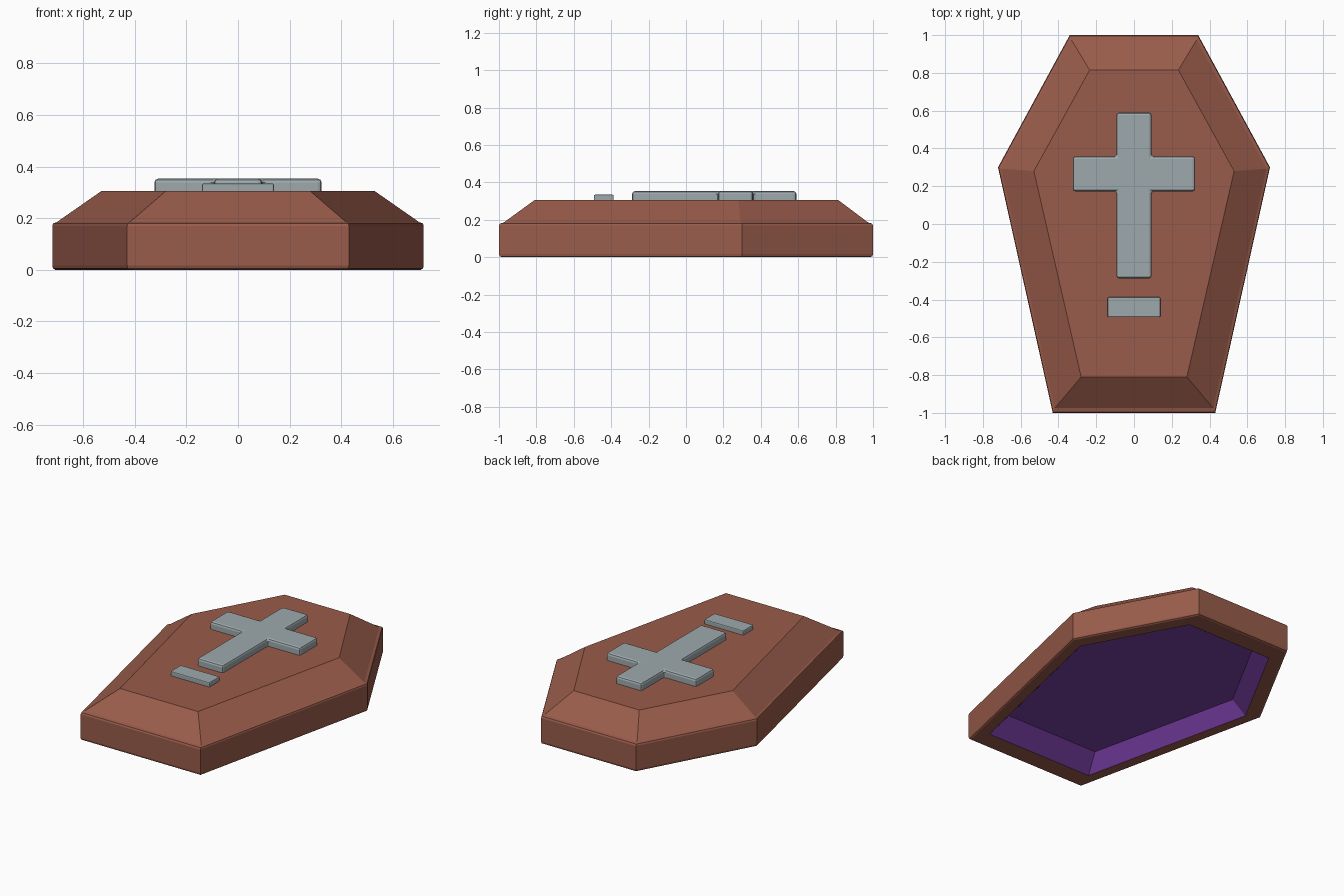
import bpy, bmesh

if "Cube" in bpy.data.objects:
    bpy.data.objects.remove(bpy.data.objects["Cube"])


def material(name, rgb):
    m = bpy.data.materials.new(name)
    m.diffuse_color = (*rgb, 1)
    m.use_nodes = True
    m.node_tree.nodes["Principled BSDF"].inputs["Base Color"].default_value = m.diffuse_color
    return m


WOOD = material("wood", (0.32, 0.107, 0.07))
LINING = material("purple_lining", (0.19, 0.05, 0.38))
METAL = material("metal", (0.34, 0.40, 0.42))


def mirrored(half, z):
    """Closed counter-clockwise ring from the right-hand half of an outline."""
    return [(x, y, z) for x, y in half] + [(-x, y, z) for x, y in reversed(half)]


def loft(name, rings, mat, cap_start=False, cap_end=False, bevel=0):
    bm = bmesh.new()
    vs = [[bm.verts.new(p) for p in r] for r in rings]
    n = len(vs[0])
    for a, b in zip(vs, vs[1:]):
        for i in range(n):
            j = (i + 1) % n
            bm.faces.new((a[i], a[j], b[j], b[i]))
    if cap_start:
        bm.faces.new(vs[0][::-1])
    if cap_end:
        bm.faces.new(vs[-1])
    me = bpy.data.meshes.new(name)
    bm.to_mesh(me)
    bm.free()
    me.materials.append(mat)
    ob = bpy.data.objects.new(name, me)
    bpy.context.collection.objects.link(ob)
    if bevel:
        mod = ob.modifiers.new("bevel", "BEVEL")
        mod.width = bevel
        mod.segments = 2
        mod.limit_method = "ANGLE"
    return ob


OUTER = [(0.43, -1.0), (0.72, 0.3), (0.34, 1.0)]
TOP = [(0.28, -0.81), (0.53, 0.28), (0.235, 0.815)]
RIM = [(0.38, -0.87), (0.635, 0.262), (0.305, 0.87)]
CEILING = [(0.33, -0.75), (0.555, 0.24), (0.275, 0.75)]


def scaled(s, z):
    return mirrored([(x * s, y * s) for x, y in OUTER], z)


# Coffin side walls, with chamfered edges and an open underside
loft("side_walls", [mirrored(RIM, 0), scaled(0.984, 0), scaled(0.996, 0.005),
                    scaled(1, 0.017), scaled(1, 0.17), scaled(0.995, 0.18),
                    scaled(0.975, 0.185)], WOOD)

# Sloped lid
loft("lid", [scaled(0.975, 0.185), mirrored(TOP, 0.305)], WOOD, cap_end=True)

# Hollow purple inside
loft("lining", [mirrored(CEILING, 0.09), mirrored(RIM, 0)], LINING, cap_start=True)

# Raised cross
CROSS = [(0.093, -0.288), (0.093, 0.172), (0.324, 0.172),
         (0.324, 0.358), (0.093, 0.358), (0.093, 0.59)]
loft("cross", [mirrored(CROSS, 0.29), mirrored(CROSS, 0.353)], METAL, True, True, 0.014)

# Small plate below the cross
PLATE = [(0.14, -0.493), (0.14, -0.387)]
loft("name_plate", [mirrored(PLATE, 0.29), mirrored(PLATE, 0.334)], METAL, True, True, 0.006)
